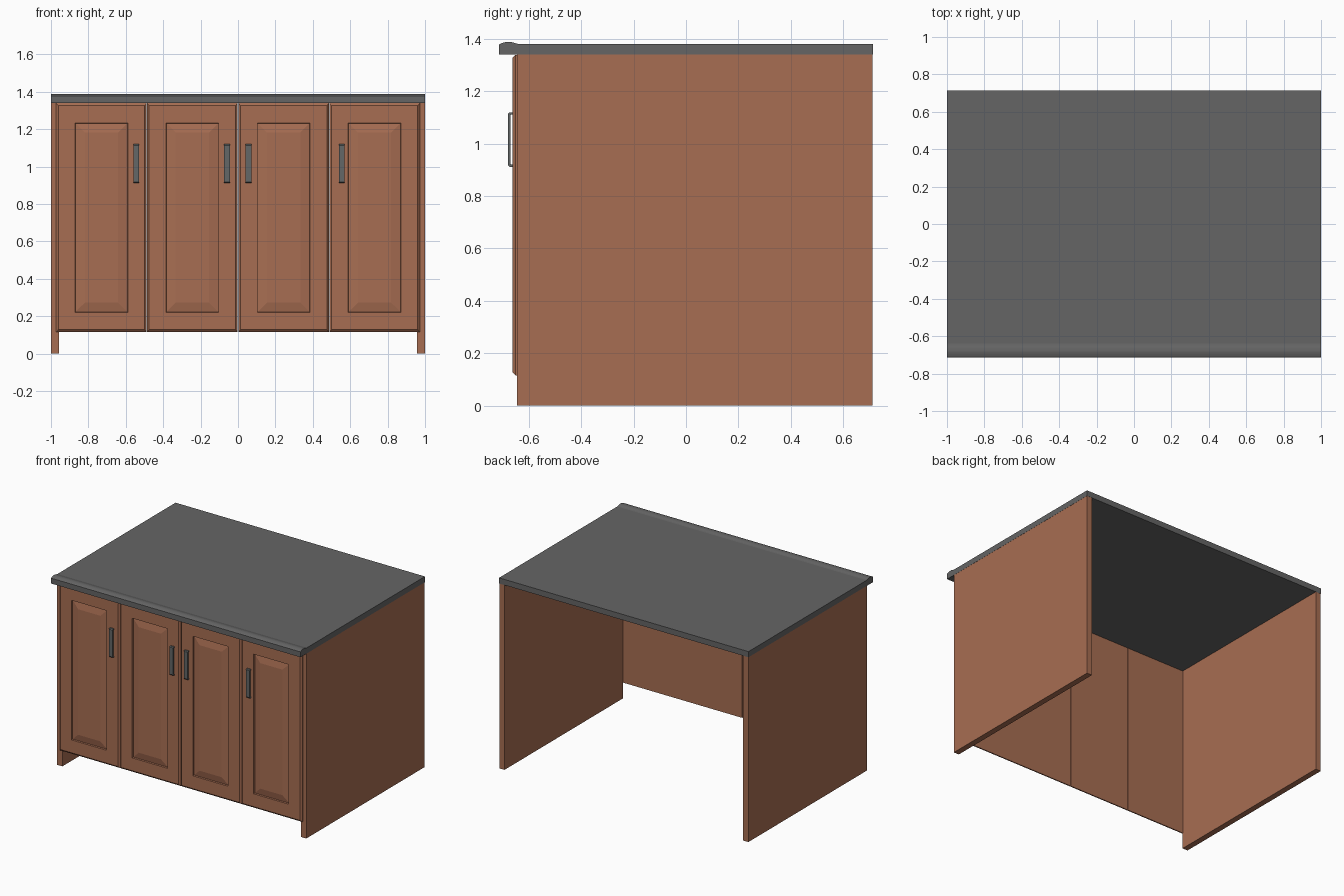
import bpy, bmesh, math

if "Cube" in bpy.data.objects:
    bpy.data.objects.remove(bpy.data.objects["Cube"])


def material(name, rgb):
    m = bpy.data.materials.new(name)
    m.diffuse_color = (*rgb, 1)
    m.use_nodes = True
    m.node_tree.nodes["Principled BSDF"].inputs["Base Color"].default_value = m.diffuse_color
    return m


WOOD = material("warm wood", (0.39, 0.155, 0.085))
STONE = material("dark grey worktop", (0.13, 0.13, 0.13))
METAL = material("grey metal", (0.125, 0.135, 0.135))


def finish(name, bm, mat):
    bmesh.ops.recalc_face_normals(bm, faces=bm.faces[:])
    me = bpy.data.meshes.new(name)
    bm.to_mesh(me)
    bm.free()
    me.materials.append(mat)
    ob = bpy.data.objects.new(name, me)
    bpy.context.collection.objects.link(ob)
    return ob


def loft(name, rings, mat):
    """Join a stack of equal closed rings and cap both ends."""
    bm = bmesh.new()
    vs = [[bm.verts.new(p) for p in r] for r in rings]
    n = len(vs[0])
    for a, b in zip(vs, vs[1:]):
        for i in range(n):
            j = (i + 1) % n
            bm.faces.new((a[i], a[j], b[j], b[i]))
    bm.faces.new(vs[0])
    bm.faces.new(vs[-1])
    return finish(name, bm, mat)


def extrude_x(name, profile, x0, x1, mat):
    return loft(name, [[(x, y, z) for y, z in profile] for x in (x0, x1)], mat)


def rect(cx, cz, hx, hz, y):
    return [(cx - hx, y, cz - hz), (cx + hx, y, cz - hz),
            (cx + hx, y, cz + hz), (cx - hx, y, cz + hz)]


# Worktop with a raised, rounded front lip
top = [(0.713, 1.34), (0.713, 1.381), (-0.64, 1.381)]
for i in range(9):
    t = i / 8
    top.append((-0.65 - 0.056 * t, 1.383 + 0.006 * math.sin(math.pi * t)))
top += [(-0.713, 1.379), (-0.713, 1.34)]
extrude_x("worktop", top, -1, 1, STONE)

# Side panels
for s, side in ((-1, "left"), (1, "right")):
    extrude_x(side + "_side_panel",
              [(-0.645, 0), (0.712, 0), (0.712, 1.34), (-0.645, 1.34)],
              s * 0.957, s * 0.999, WOOD)

# Doors: chamfered edge, sunk groove and raised centre panel
CZ = 0.7275
for k, cx in enumerate((-0.73, -0.244, 0.244, 0.73)):
    loft(f"door_{k + 1}", [
        rect(cx, CZ, 0.242, 0.612, -0.643),
        rect(cx, CZ, 0.242, 0.612, -0.651),
        rect(cx, CZ, 0.231, 0.599, -0.663),
        rect(cx, CZ, 0.141, 0.506, -0.663),
        rect(cx, CZ, 0.139, 0.504, -0.652),
        rect(cx, CZ, 0.089, 0.455, -0.662)], WOOD)

# Bow handles, a bent strip on each door
grip = [(-0.661, 0.912), (-0.674, 0.912), (-0.679, 0.918),
        (-0.679, 1.114), (-0.674, 1.120), (-0.661, 1.120),
        (-0.661, 1.112), (-0.670, 1.110), (-0.670, 0.922), (-0.661, 0.920)]
for k, cx in enumerate((-0.545, -0.059, 0.056, 0.554)):
    extrude_x(f"handle_{k + 1}", grip, cx - 0.015, cx + 0.015, METAL)
